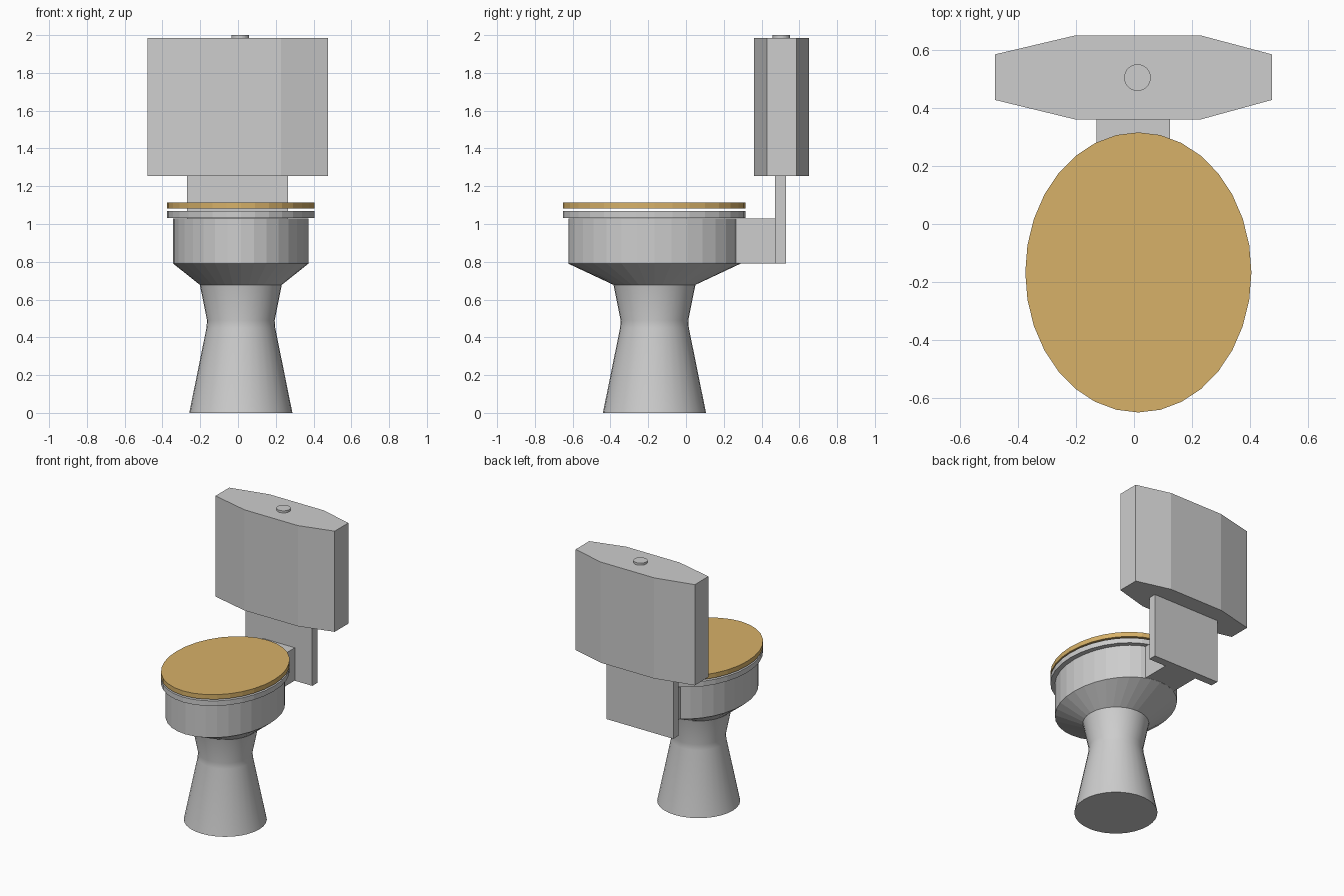
import bpy, bmesh, math

if "Cube" in bpy.data.objects:
    bpy.data.objects.remove(bpy.data.objects["Cube"])

CX, CY, N = 0.015, -0.167, 32


def material(name, col):
    m = bpy.data.materials.new(name)
    m.diffuse_color = (*col, 1)
    m.use_nodes = True
    m.node_tree.nodes["Principled BSDF"].inputs["Base Color"].default_value = m.diffuse_color
    return m


GREY = material("ceramic grey", (0.61, 0.61, 0.61))
WOOD = material("wood tan", (0.68, 0.44, 0.14))


def finish(name, bm, mat):
    bmesh.ops.recalc_face_normals(bm, faces=bm.faces)
    me = bpy.data.meshes.new(name)
    bm.to_mesh(me)
    bm.free()
    me.materials.append(mat)
    ob = bpy.data.objects.new(name, me)
    bpy.context.collection.objects.link(ob)
    return ob


def loft(name, rings, mat, cx=CX, cy=CY, n=N, closed=False):
    """Skin ellipses given as (rx, ry, z); cap the ends, or join them if closed."""
    bm = bmesh.new()
    loops = [[bm.verts.new((cx + rx * math.cos(2 * math.pi * i / n),
                            cy + ry * math.sin(2 * math.pi * i / n), z))
              for i in range(n)] for rx, ry, z in rings]
    pairs = list(zip(loops, loops[1:]))
    if closed:
        pairs.append((loops[-1], loops[0]))
    else:
        bm.faces.new(loops[0])
        bm.faces.new(loops[-1])
    for a, b in pairs:
        for i in range(n):
            j = (i + 1) % n
            bm.faces.new((a[i], a[j], b[j], b[i]))
    return finish(name, bm, mat)


def prism(name, pts, z0, z1, mat):
    bm = bmesh.new()
    lo = [bm.verts.new((x, y, z0)) for x, y in pts]
    hi = [bm.verts.new((x, y, z1)) for x, y in pts]
    bm.faces.new(lo)
    bm.faces.new(hi)
    for i in range(len(pts)):
        j = (i + 1) % len(pts)
        bm.faces.new((lo[i], lo[j], hi[j], hi[i]))
    return finish(name, bm, mat)


def box(name, x0, x1, y0, y1, z0, z1, mat):
    return prism(name, [(x0, y0), (x1, y0), (x1, y1), (x0, y1)], z0, z1, mat)


# pedestal with a soft waist
pedestal = loft("pedestal", [(0.273, 0.273, 0), (0.182, 0.182, 0.45), (0.179, 0.179, 0.49),
                             (0.217, 0.217, 0.678)], GREY)
bpy.context.view_layer.objects.active = pedestal
pedestal.select_set(True)
bpy.ops.object.shade_smooth_by_angle(angle=math.radians(30))

# bowl: flared underside, upright wall and hollow inside
loft("bowl", [(0.217, 0.217, 0.678), (0.358, 0.456, 0.79), (0.358, 0.456, 1.03),
              (0.28, 0.36, 1.03), (0.25, 0.32, 0.85), (0.12, 0.15, 0.75)], GREY)

# seat ring and lid
loft("seat", [(0.39, 0.483, 1.033), (0.39, 0.483, 1.07),
              (0.27, 0.35, 1.07), (0.27, 0.35, 1.033)], GREY, closed=True)
loft("lid", [(0.39, 0.483, 1.081), (0.39, 0.483, 1.115)], WOOD)

# connector behind the bowl and upright back plate
box("connector", -0.13, 0.125, 0.2, 0.5, 0.791, 1.029, GREY)
box("back_plate", -0.27, 0.265, 0.472, 0.53, 0.79, 1.257, GREY)

# tank with chamfered ends, and flush button
prism("tank", [(-0.48, 0.428), (-0.2, 0.36), (0.228, 0.36), (0.476, 0.428),
               (0.476, 0.585), (0.228, 0.651), (-0.2, 0.651), (-0.48, 0.585)],
      1.255, 1.985, GREY)
loft("flush_button", [(0.046, 0.046, 1.98), (0.046, 0.046, 2.0)], GREY, cx=0.012, cy=0.505)
